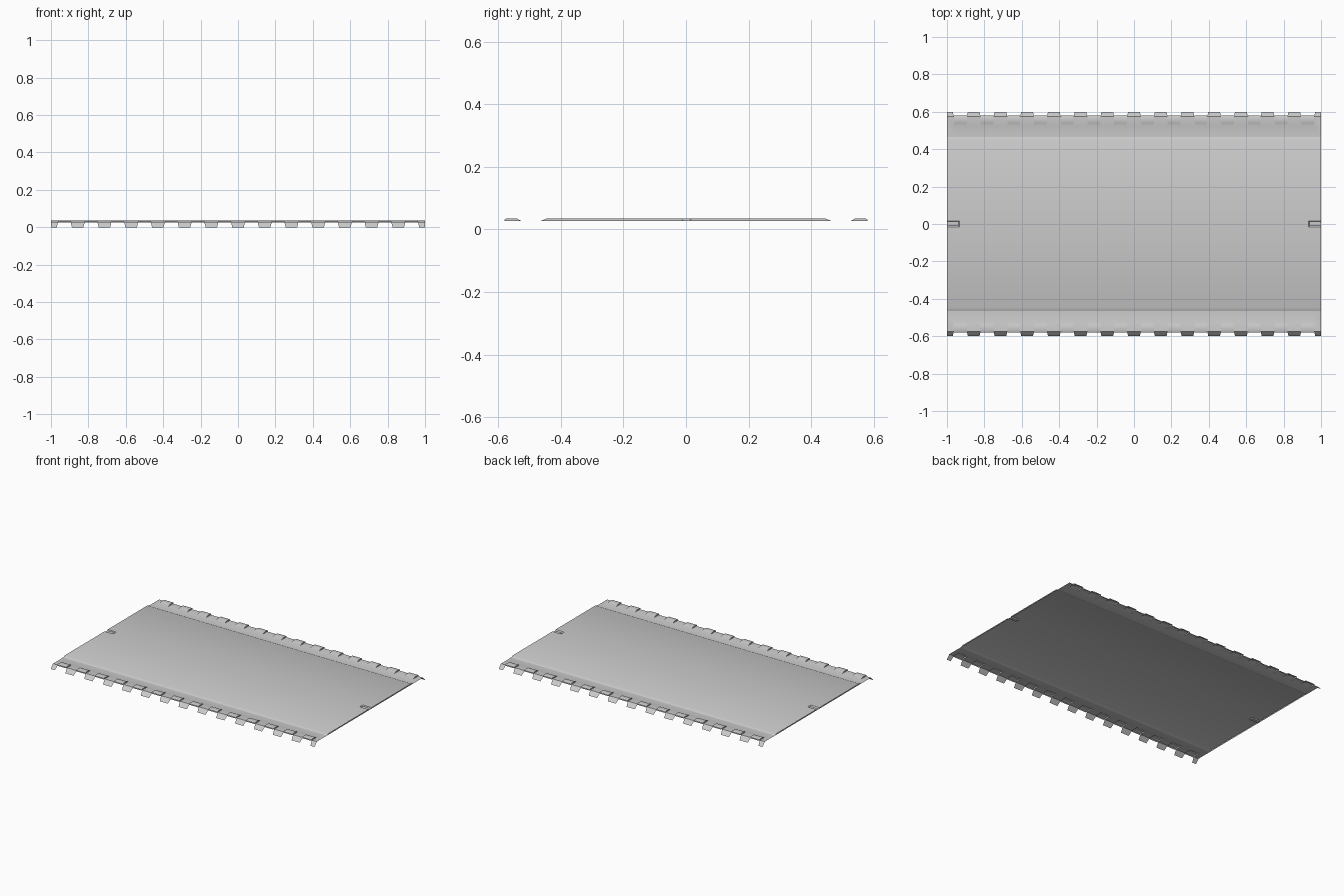
import bpy, bmesh

if "Cube" in bpy.data.objects:
    bpy.data.objects.remove(bpy.data.objects["Cube"])

LOW, TOP = 0.027, 0.035      # flange level and raised level
PITCH = 1 / 7                # spacing of the edge tabs
HALF = 0.037                 # half width of a tab at its root


def finish(name, bm):
    bmesh.ops.remove_doubles(bm, verts=bm.verts, dist=0.0001)
    me = bpy.data.meshes.new(name)
    bm.to_mesh(me)
    bm.free()
    ob = bpy.data.objects.new(name, me)
    bpy.context.collection.objects.link(ob)
    bpy.context.view_layer.objects.active = ob
    ob.select_set(True)
    bpy.ops.object.shade_smooth_by_angle()
    ob.select_set(False)
    return ob


def poly(bm, pts):
    return bm.faces.new([bm.verts.new(p) for p in pts])


# Raised centre deck with a small recess at each end
def deck_height(x, y):
    if abs(y) > 0.46:
        return LOW
    if abs(x) > 0.936 and abs(y - 0.003) < 0.012:
        return 0.029
    return TOP


xs = [-1, -0.939, -0.934, 0.934, 0.939, 1]
ys = [-0.465, -0.445, -0.016, -0.008, 0.013, 0.017, 0.445, 0.465]
bm = bmesh.new()
for x0, x1 in zip(xs, xs[1:]):
    for y0, y1 in zip(ys, ys[1:]):
        poly(bm, [(x, y, deck_height(x, y)) for x, y in
                  ((x0, y0), (x1, y0), (x1, y1), (x0, y1))])
# End lips
for x in (-1, 1):
    for y0, y1 in zip(ys, ys[1:]):
        pts = [(x, y0, LOW), (x, y1, LOW)]
        pts += [(x, y, deck_height(x, y)) for y in (y1, y0)
                if deck_height(x, y) > LOW]
        if len(pts) > 2:
            poly(bm, pts if x > 0 else pts[::-1])
finish("deck_plate", bm)

# Flange along each long side: bent tabs alternate with raised pads
TAB = [(0.465, LOW), (0.525, LOW), (0.575, LOW)]
PAD = [(0.465, LOW), (0.525, LOW), (0.54, TOP), (0.573, TOP),
       (0.58, 0.032), (0.581, 0.025)]


def strip(bm, profile, x0, x1, s):
    for (ya, za), (yb, zb) in zip(profile, profile[1:]):
        pts = [(x0, s * ya, za), (x0, s * yb, zb),
               (x1, s * yb, zb), (x1, s * ya, za)]
        poly(bm, pts if s < 0 else pts[::-1])


for s, side in ((-1, "front"), (1, "back")):
    bm = bmesh.new()
    for i in range(-7, 8):
        c = i * PITCH
        x0, x1 = max(-1, c - HALF), min(1, c + HALF)
        b0, b1 = max(-1, c - HALF + 0.006), min(1, c + HALF - 0.006)
        strip(bm, TAB, x0, x1, s)
        # bent-down tab, narrowing to its tip
        pts = [(x0, s * 0.575, LOW), (b0, s * 0.6, 0),
               (b1, s * 0.6, 0), (x1, s * 0.575, LOW)]
        poly(bm, pts if s < 0 else pts[::-1])
        if i < 7:
            g0, g1 = c + HALF, c + PITCH - HALF
            strip(bm, PAD, g0, g1, s)
            # pad side walls
            for x, d in ((g0, -1), (g1, 1)):
                pts = [(x, s * y, z) for y, z in PAD[1:5]]
                pts.append((x, s * 0.58, LOW))
                poly(bm, pts if s * d < 0 else pts[::-1])
    finish(side + "_flange", bm)
